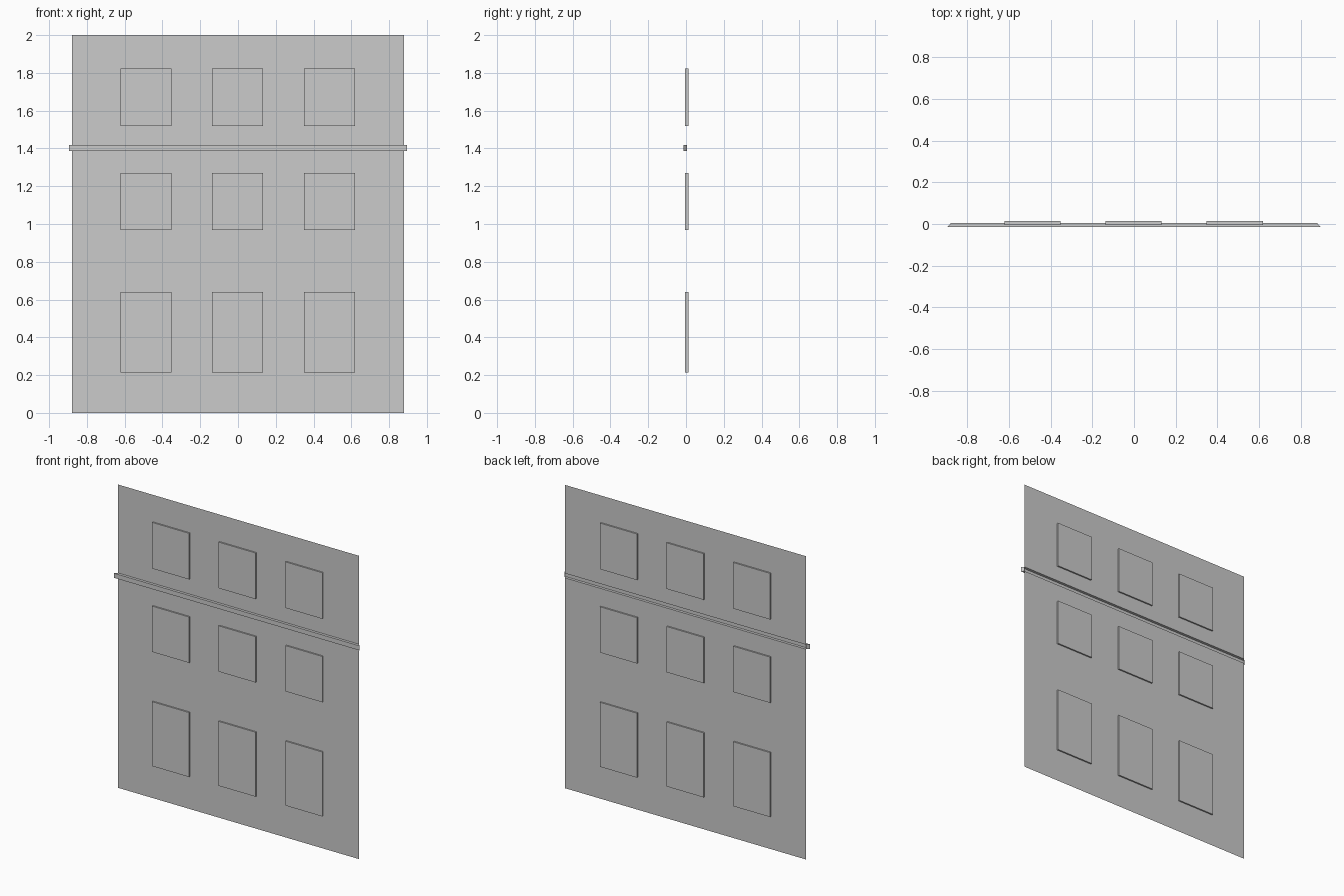
import bpy, bmesh

if "Cube" in bpy.data.objects:
    bpy.data.objects.remove(bpy.data.objects["Cube"])

WALL_Y = 0.004      # wall sheet position
BAND_Y = -0.0135    # front of the raised band
HALF_W = 0.88


def finish(name, bm):
    bmesh.ops.recalc_face_normals(bm, faces=bm.faces)
    me = bpy.data.meshes.new(name)
    bm.to_mesh(me)
    bm.free()
    ob = bpy.data.objects.new(name, me)
    bpy.context.collection.objects.link(ob)
    return ob


# Thin wall sheet, with a horizontal band pushed out of it (hollow behind)
bm = bmesh.new()
rows = [[bm.verts.new((x, WALL_Y, z)) for x in (-HALF_W, HALF_W)]
        for z in (0, 1.387, 1.417, 2)]
faces = [bm.faces.new((a[0], a[1], b[1], b[0])) for a, b in zip(rows, rows[1:])]
band = faces[1]
ext = bmesh.ops.extrude_face_region(bm, geom=[band])
for v in [g for g in ext["geom"] if isinstance(g, bmesh.types.BMVert)]:
    v.co.y = BAND_Y
    v.co.x *= 0.896 / HALF_W   # ends flare outwards
if band.is_valid:
    bmesh.ops.delete(bm, geom=[band], context='FACES_ONLY')
finish("wall_with_band", bm)


# Window panels: slim boxes passing through the wall
def window(name, x, z0, z1):
    bm = bmesh.new()
    bmesh.ops.create_cube(bm, size=1)
    bmesh.ops.scale(bm, vec=(0.27, 0.019, z1 - z0), verts=bm.verts)
    bmesh.ops.translate(bm, vec=(x, WALL_Y, (z0 + z1) / 2), verts=bm.verts)
    finish(name, bm)


for r, (z0, z1) in enumerate([(0.215, 0.64), (0.968, 1.27), (1.518, 1.822)]):
    for c, x in enumerate((-0.488, -0.003, 0.484)):
        window(f"window_{r}_{c}", x, z0, z1)
